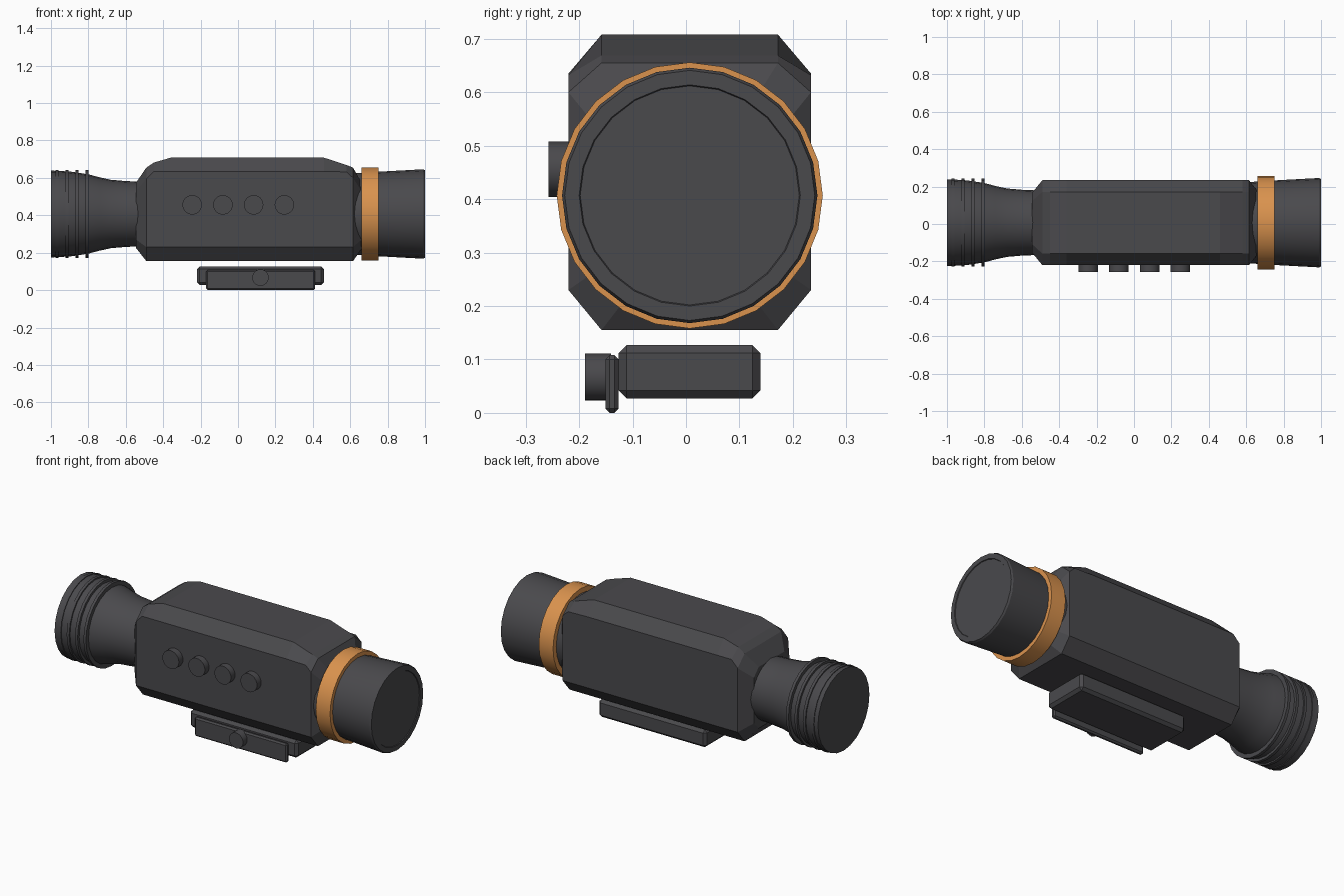
import bpy, bmesh, math
from mathutils import Vector

if "Cube" in bpy.data.objects:
    bpy.data.objects.remove(bpy.data.objects["Cube"])

CY, CZ = 0.007, 0.407   # optical axis


def material(name, rgb):
    m = bpy.data.materials.new(name)
    m.diffuse_color = (*rgb, 1)
    m.use_nodes = True
    m.node_tree.nodes["Principled BSDF"].inputs["Base Color"].default_value = m.diffuse_color
    return m


GREY = material("dark grey", (0.068, 0.067, 0.073))
ORANGE = material("orange", (0.70, 0.29, 0.076))


def finish(name, bm, mat, smooth=None):
    bmesh.ops.recalc_face_normals(bm, faces=bm.faces)
    me = bpy.data.meshes.new(name)
    bm.to_mesh(me)
    bm.free()
    me.materials.append(mat)
    ob = bpy.data.objects.new(name, me)
    bpy.context.collection.objects.link(ob)
    if smooth:
        bpy.ops.object.select_all(action='DESELECT')
        ob.select_set(True)
        bpy.context.view_layer.objects.active = ob
        bpy.ops.object.shade_smooth_by_angle(angle=math.radians(smooth))
    return ob


def loft(name, rings, mat, smooth=None, closed=False):
    """Skin a list of equal-length point rings; cap the ends unless closed."""
    bm = bmesh.new()
    loops = [[bm.verts.new(p) for p in r] for r in rings]
    pairs = list(zip(loops, loops[1:]))
    if closed:
        pairs.append((loops[-1], loops[0]))
    for a, b in pairs:
        for i in range(len(a)):
            j = (i + 1) % len(a)
            bm.faces.new((a[i], a[j], b[j], b[i]))
    if not closed:
        bm.faces.new(loops[0])
        bm.faces.new(loops[-1])
    return finish(name, bm, mat, smooth)


def lathe(name, profile, mat, n=24, closed=False):
    """Turn (x, radius) pairs around the optical axis."""
    turn = [2 * math.pi * i / n for i in range(n)]
    rings = [[(x, CY + r * math.cos(t), CZ + r * math.sin(t)) for t in turn]
             for x, r in profile]
    return loft(name, rings, mat, 25, closed)


def button(name, x, z, r, y0, y1):
    turn = [2 * math.pi * i / 24 for i in range(24)]
    rings = [[(x + r * math.cos(t), y, z + r * math.sin(t)) for t in turn]
             for y in (y0, y1)]
    return loft(name, rings, GREY, 30)


def chamfer_box(name, lo, hi, bevel):
    bm = bmesh.new()
    bmesh.ops.create_cube(bm, size=1)
    lo, hi = Vector(lo), Vector(hi)
    for v in bm.verts:
        v.co = Vector((v.co[k] * (hi[k] - lo[k]) + (lo[k] + hi[k]) / 2 for k in range(3)))
    bmesh.ops.bevel(bm, geom=bm.edges[:], offset=bevel, segments=1,
                    profile=0.5, affect='EDGES')
    return finish(name, bm, GREY)


# Main housing: octagonal sections along x
def section(x, w, zb, zt, side_b, side_t, flat):
    half = [(flat, zb), (w, side_b), (w, side_t), (flat, zt)]
    return [(x, CY + y, z) for y, z in half] + [(x, CY - y, z) for y, z in reversed(half)]


loft("housing", [section(*s) for s in (
    (-0.545, 0.160, 0.225, 0.575, 0.270, 0.530, 0.115),
    (-0.490, 0.227, 0.155, 0.655, 0.230, 0.595, 0.165),
    (-0.450, 0.227, 0.155, 0.682, 0.230, 0.635, 0.165),
    (-0.360, 0.227, 0.155, 0.708, 0.230, 0.635, 0.165),
    (0.460, 0.227, 0.155, 0.708, 0.230, 0.635, 0.165),
    (0.580, 0.227, 0.155, 0.669, 0.230, 0.632, 0.165),
    (0.615, 0.227, 0.155, 0.655, 0.230, 0.600, 0.165),
    (0.660, 0.170, 0.220, 0.575, 0.270, 0.530, 0.115),
)], GREY)

# Flared eyepiece with four grip ridges
lathe("eyepiece", [(-1.0, 0.232), (-0.95, 0.230), (-0.89, 0.226), (-0.80, 0.212),
                   (-0.74, 0.196), (-0.68, 0.183), (-0.60, 0.176), (-0.50, 0.172)], GREY)
for i in range(4):
    x = -0.967 + i * 0.053
    lathe(f"eyepiece_ridge_{i + 1}",
          [(x - 0.008, 0.19), (x - 0.008, 0.235), (x + 0.008, 0.235), (x + 0.008, 0.19)],
          GREY, closed=True)

# Objective barrel with shallow front lens, and focus ring
lathe("objective_barrel", [(0.58, 0.215), (0.66, 0.220), (0.75, 0.226), (0.99, 0.239),
                           (1.0, 0.234), (1.0, 0.207), (0.996, 0.205)], GREY)
lathe("focus_ring", [(0.66, 0.20), (0.66, 0.249), (0.75, 0.249), (0.75, 0.20)],
      ORANGE, closed=True)

# Side control buttons
for i in range(4):
    button(f"button_{i + 1}", -0.245 + i * 0.1643, 0.456, 0.052, -0.20, -0.257)

# Rail mount, clamp lever plate and clamp knob
chamfer_box("rail_mount", (-0.22, -0.126, 0.027), (0.46, 0.139, 0.127), 0.015)
chamfer_box("clamp_plate", (-0.17, -0.151, 0.0), (0.412, -0.126, 0.108), 0.008)
button("clamp_knob", 0.12, 0.067, 0.044, -0.14, -0.189)
